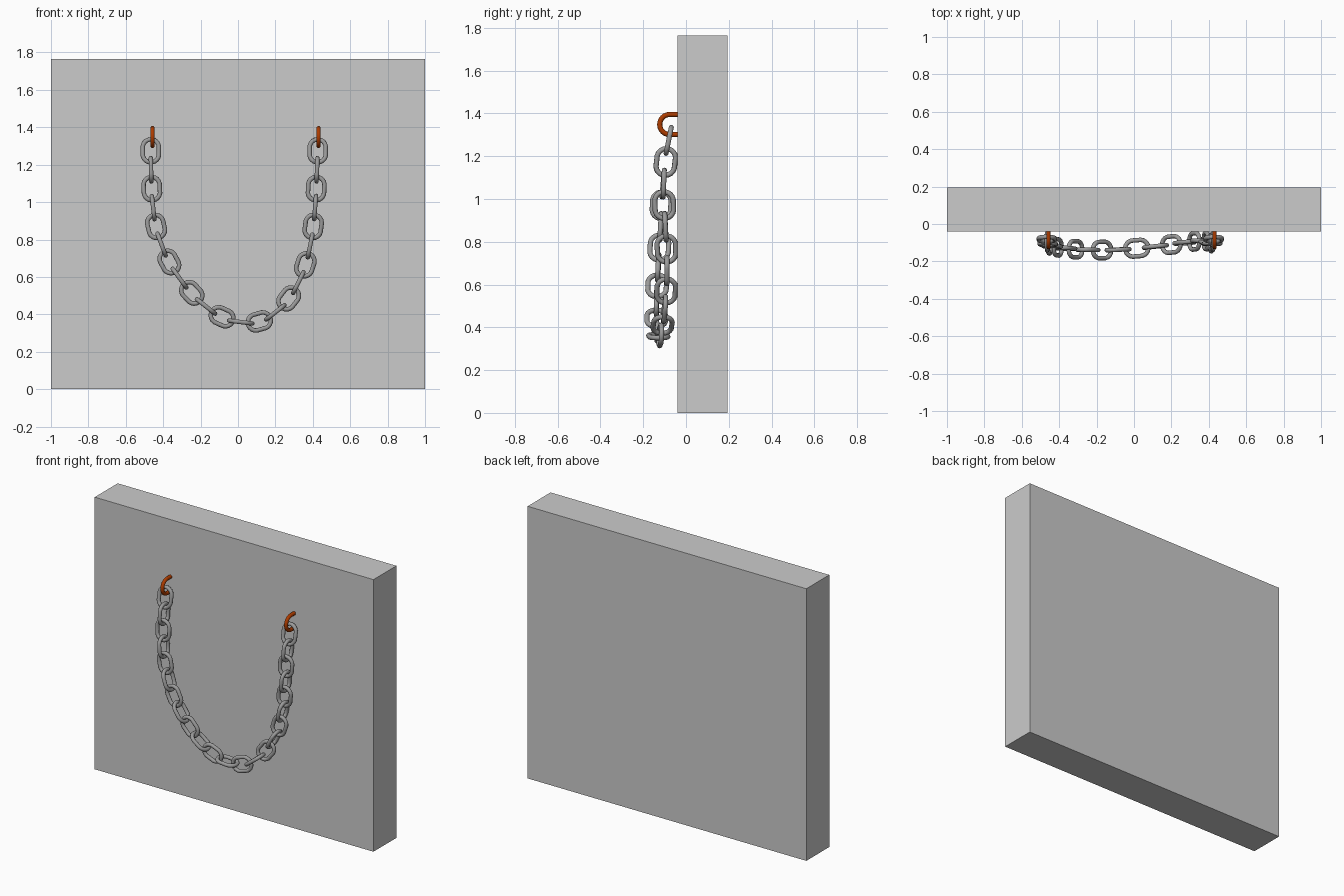
import bpy, bmesh, math
from mathutils import Vector, Matrix

if "Cube" in bpy.data.objects:
    bpy.data.objects.remove(bpy.data.objects["Cube"])

WIRE = 0.012


def material(name, rgb):
    m = bpy.data.materials.new(name)
    m.diffuse_color = (*rgb, 1)
    m.use_nodes = True
    m.node_tree.nodes["Principled BSDF"].inputs["Base Color"].default_value = m.diffuse_color
    return m


stone = material("wall grey", (0.60, 0.60, 0.60))
steel = material("chain grey", (0.33, 0.33, 0.33))
rust = material("hook orange", (0.42, 0.045, 0.0))


def add_object(name, mesh):
    ob = bpy.data.objects.new(name, mesh)
    bpy.context.collection.objects.link(ob)
    return ob


def wire_mesh(name, path, normal, mat, closed, sides=10):
    """Sweep a round wire along a planar path."""
    bm = bmesh.new()
    count = len(path)
    rings = []
    for i, p in enumerate(path):
        a = path[(i - 1) % count] if closed else path[max(i - 1, 0)]
        b = path[(i + 1) % count] if closed else path[min(i + 1, count - 1)]
        side = (b - a).normalized().cross(normal)
        angles = [2 * math.pi * k / sides for k in range(sides)]
        rings.append([bm.verts.new(p + WIRE * (side * math.cos(t) + normal * math.sin(t)))
                      for t in angles])
    for i in range(count if closed else count - 1):
        r, s = rings[i], rings[(i + 1) % count]
        for k in range(sides):
            j = (k + 1) % sides
            bm.faces.new((r[k], r[j], s[j], s[k])).smooth = True
    if not closed:
        bm.faces.new(rings[0])
        bm.faces.new(rings[-1])
    bmesh.ops.recalc_face_normals(bm, faces=bm.faces)
    mesh = bpy.data.meshes.new(name)
    bm.to_mesh(mesh)
    bm.free()
    mesh.materials.append(mat)
    return mesh


# Wall slab
bm = bmesh.new()
bmesh.ops.create_cube(bm, size=1)
bmesh.ops.scale(bm, vec=(2, 0.235, 1.765), verts=bm.verts)
bmesh.ops.translate(bm, vec=(0, 0.0775, 0.8825), verts=bm.verts)
wall_mesh = bpy.data.meshes.new("wall")
bm.to_mesh(wall_mesh)
bm.free()
wall_mesh.materials.append(stone)
add_object("wall", wall_mesh)

# U-shaped hooks set into the wall
R = 0.047
arc = [math.pi / 2 + math.pi * i / 12 for i in range(13)]
hook_path = [Vector((0, 0.1, R))]
hook_path += [Vector((0, R * math.cos(a), R * math.sin(a))) for a in arc]
hook_path += [Vector((0, 0.1, -R))]
hook_mesh = wire_mesh("hook", hook_path, Vector((1, 0, 0)), rust, False)
for side, x in (("left", -0.457), ("right", 0.431)):
    add_object("hook_" + side, hook_mesh).location = (x, -0.076, 1.348)

# One oval link: long along Z, lying in XZ
R, HALF = 0.0435, 0.019
link_path = []
for i in range(20):
    a = 2 * math.pi * (i + 0.5) / 20
    z = R * math.sin(a)
    link_path.append(Vector((R * math.cos(a), 0, z + math.copysign(HALF, z))))
link_mesh = wire_mesh("chain_link", link_path, Vector((0, 1, 0)), steel, True)

# Centres of the links that face the front, left to right
facing = [Vector(p) for p in (
    (-0.466, -0.081, 1.274), (-0.461, -0.107, 1.072), (-0.438, -0.119, 0.870),
    (-0.367, -0.130, 0.680), (-0.247, -0.138, 0.515), (-0.085, -0.137, 0.387),
    (0.114, -0.120, 0.362), (0.271, -0.100, 0.485), (0.360, -0.089, 0.665),
    (0.402, -0.096, 0.870), (0.418, -0.104, 1.072), (0.426, -0.081, 1.274))]

# Edge-on links go between them on a smooth curve
centres = []
for i, p in enumerate(facing):
    centres.append(p)
    if i + 1 < len(facing):
        q = facing[i + 1]
        before = facing[i - 1] if i else 2 * p - q
        after = facing[i + 2] if i + 2 < len(facing) else 2 * q - p
        centres.append((9 * (p + q) - before - after) / 16)

last = len(centres) - 1
for i, c in enumerate(centres):
    if i == 0:
        t = Vector((0.0, -0.2, -1))
    elif i == last:
        t = Vector((0.0, 0.2, 1))
    else:
        t = centres[i + 1] - centres[i - 1]
    t.normalize()
    y = Vector((0, 1, 0))
    y = (y - t * y.dot(t)).normalized()
    x = y.cross(t)
    if i % 2:                      # quarter turn for every second link
        x, y = y, -x
    ob = add_object("chain_link_%02d" % (i + 1), link_mesh)
    ob.matrix_world = Matrix.Translation(c) @ Matrix((x, y, t)).transposed().to_4x4()
